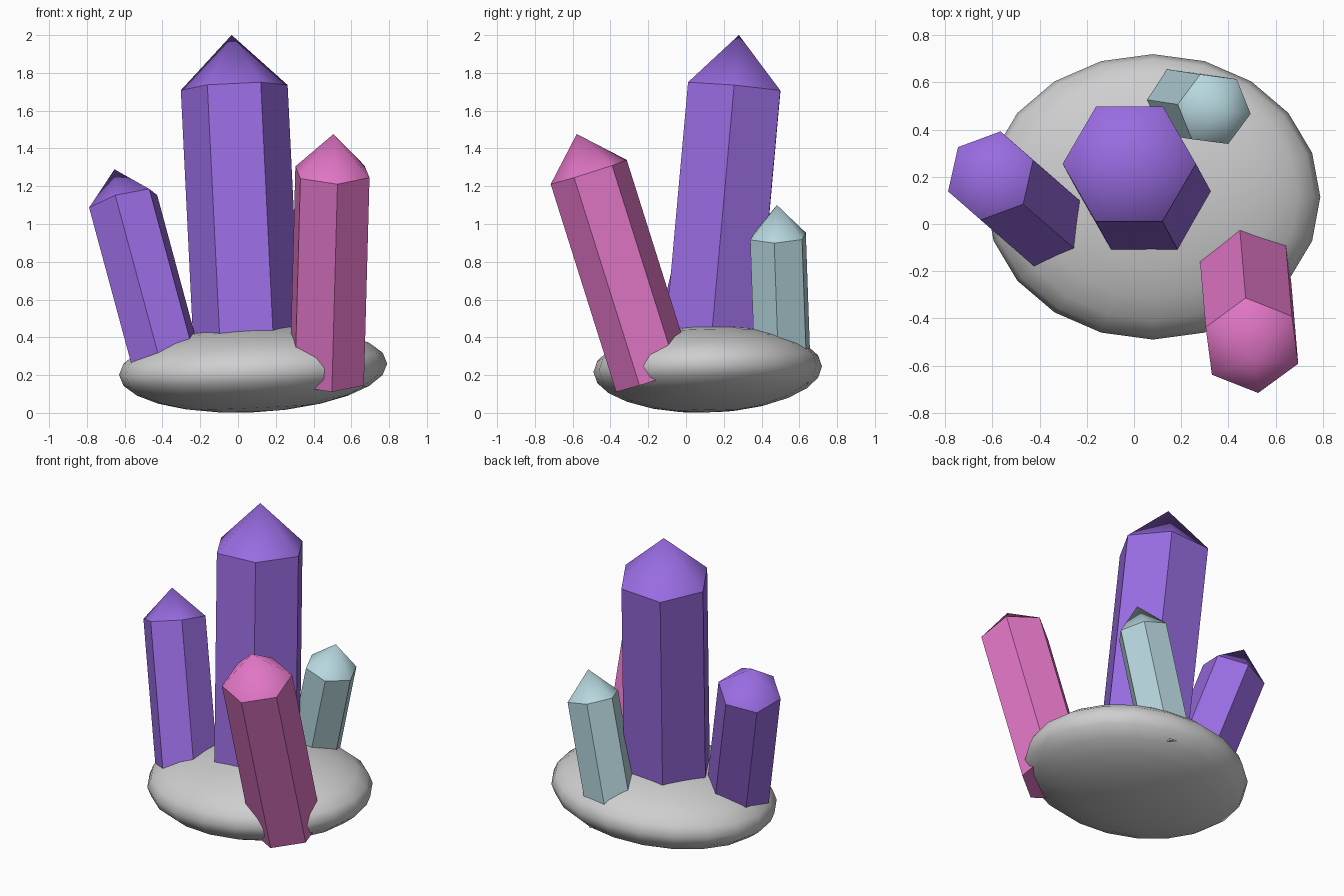
import bpy, bmesh, math
from mathutils import Vector

if "Cube" in bpy.data.objects:
    bpy.data.objects.remove(bpy.data.objects["Cube"])


def material(name, rgb):
    m = bpy.data.materials.new(name)
    m.diffuse_color = (*rgb, 1)
    m.use_nodes = True
    m.node_tree.nodes["Principled BSDF"].inputs["Base Color"].default_value = m.diffuse_color
    return m


PURPLE = material("purple", (0.32, 0.15, 0.76))
PINK = material("pink", (0.75, 0.18, 0.56))
PALE_BLUE = material("pale_blue", (0.47, 0.68, 0.73))
GREY = material("grey", (0.62, 0.62, 0.63))


def finish(bm, name, mat):
    bmesh.ops.recalc_face_normals(bm, faces=bm.faces)
    me = bpy.data.meshes.new(name)
    bm.to_mesh(me)
    bm.free()
    me.materials.append(mat)
    ob = bpy.data.objects.new(name, me)
    bpy.context.collection.objects.link(ob)
    return ob


def crystal(name, mat, shoulder, lean, radius, tip, corner, base_z=0.17):
    """Six-sided shaft along a leaning axis, with a pointed end above the shoulder."""
    top = Vector(shoulder)
    slope = Vector((lean[0], lean[1], 1))
    axis = slope.normalized()
    base = top - slope * (top.z - base_z)
    # one corner direction, made square to the axis
    u = Vector((corner[0], corner[1], -(corner[0] * lean[0] + corner[1] * lean[1]))).normalized()
    v = axis.cross(u)
    bm = bmesh.new()
    rings = []
    for c in (base, top):
        rings.append([bm.verts.new(c + radius * (u * math.cos(a) + v * math.sin(a)))
                      for a in (i * math.pi / 3 for i in range(6))])
    low, high = rings
    apex = bm.verts.new(top + axis * tip)
    bm.faces.new(low[::-1])
    for i in range(6):
        j = (i + 1) % 6
        bm.faces.new((low[i], low[j], high[j], high[i]))
        bm.faces.new((high[i], high[j], apex)).smooth = True
    for i in range(6):
        bm.edges.get((high[i], high[(i + 1) % 6])).smooth = False
    return finish(bm, name, mat)


# Rock base: flattened, slightly tilted smooth pebble
bm = bmesh.new()
bmesh.ops.create_uvsphere(bm, u_segments=20, v_segments=12, radius=1)
for vert in bm.verts:
    x, y, z = vert.co
    vert.co = (0.08 + 0.71 * x, 0.115 + 0.605 * y, 0.231 + 0.228 * z + 0.03 * x + 0.015 * y)
for f in bm.faces:
    f.smooth = True
finish(bm, "rock_base", GREY)

# Crystals
crystal("tall_crystal", PURPLE, (-0.02, 0.255, 1.722), (-0.049, 0.09), 0.283, 0.28, (1, 0))
crystal("left_crystal", PURPLE, (-0.608, 0.205, 1.12), (-0.27, 0.235), 0.195, 0.18, (0.1825, 0.0675))
crystal("front_crystal", PINK, (0.50, -0.515, 1.275), (0.027, -0.315), 0.213, 0.211, (0.027, -0.205), 0.175)
crystal("back_crystal", PALE_BLUE, (0.34, 0.487, 0.935), (0.23, -0.035), 0.16, 0.17, (0.155, -0.02), 0.165)
